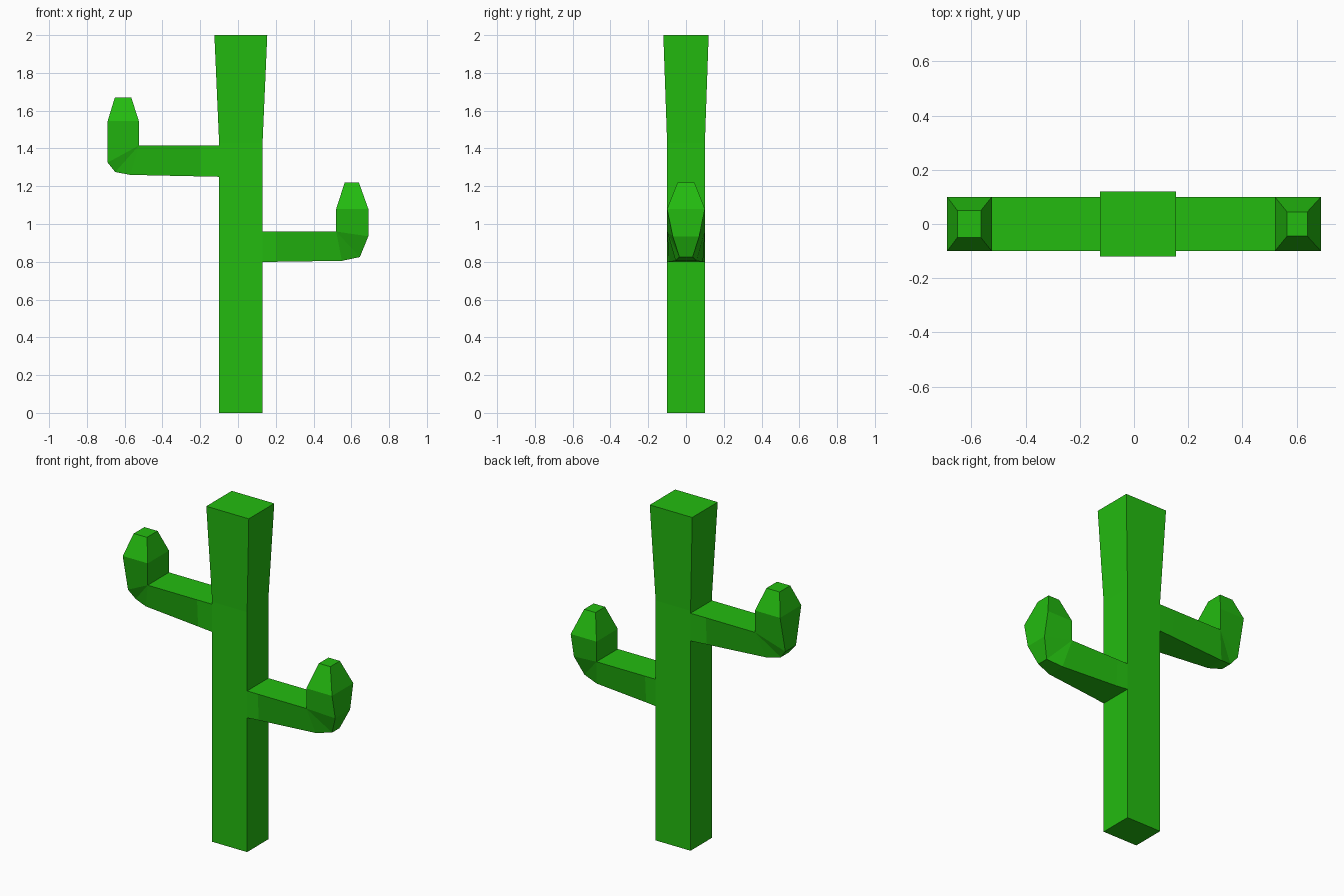
import bpy, bmesh

if "Cube" in bpy.data.objects:
    bpy.data.objects.remove(bpy.data.objects["Cube"])

green = bpy.data.materials.new("cactus green")
green.diffuse_color = (0.017, 0.50, 0.005, 1)
green.use_nodes = True
green.node_tree.nodes["Principled BSDF"].inputs["Base Color"].default_value = green.diffuse_color


def make_object(name, bm):
    bmesh.ops.recalc_face_normals(bm, faces=bm.faces)
    mesh = bpy.data.meshes.new(name)
    bm.to_mesh(mesh)
    bm.free()
    mesh.materials.append(green)
    obj = bpy.data.objects.new(name, mesh)
    bpy.context.collection.objects.link(obj)
    return obj


def loft(name, rings, cap_start):
    """Skin a row of four-cornered rings; the last ring is always closed."""
    bm = bmesh.new()
    loops = [[bm.verts.new(p) for p in ring] for ring in rings]
    for a, b in zip(loops, loops[1:]):
        for i in range(4):
            j = (i + 1) % 4
            bm.faces.new((a[i], a[j], b[j], b[i]))
    bm.faces.new(loops[-1])
    if cap_start:
        bm.faces.new(loops[0])
    return make_object(name, bm)


def level_ring(x0, x1, h, z):
    return [(x0, -h, z), (x1, -h, z), (x1, h, z), (x0, h, z)]


# Trunk: straight square post flaring towards the top
loft("trunk", [level_ring(-0.10, 0.13, 0.10, 0), level_ring(-0.10, 0.13, 0.10, 1.43),
               level_ring(-0.125, 0.155, 0.12, 2.0)], True)


def arm(name, side, lower, elbow, upper):
    """Sections hold outer x, z, half width and inner x, z, half width."""
    def ring(s):
        ox, oz, oh, ix, iz, ih = s
        return [(side * ox, -oh, oz), (side * ox, oh, oz),
                (side * ix, ih, iz), (side * ix, -ih, iz)]
    bm = bmesh.new()

    def skin(sections):
        loops = [[bm.verts.new(p) for p in ring(s)] for s in sections]
        for a, b in zip(loops, loops[1:]):
            for i in range(4):
                j = (i + 1) % 4
                bm.faces.new((a[i], a[j], b[j], b[i]))
        return loops

    low, up = skin(lower), skin(upper)
    bm.faces.new(up[-1])
    # Elbow: outer strip bends round while the sides fan from the inner corner
    chain = [low[-1][:2]]
    for x, z, h in elbow:
        chain.append([bm.verts.new((side * x, -h, z)), bm.verts.new((side * x, h, z))])
    chain.append(up[0][:2])
    inner = low[-1][2:]
    for a, b in zip(chain, chain[1:]):
        bm.faces.new((a[0], a[1], b[1], b[0]))
        bm.faces.new((a[0], b[0], inner[1]))
        bm.faces.new((a[1], b[1], inner[0]))
    bmesh.ops.remove_doubles(bm, verts=bm.verts, dist=0.0005)
    # Sides and inner face between the crook and the upright part
    return make_object(name, bm)


# Lower arm on the right
arm("right_arm", 1,
    [(0.13, 0.80, 0.10, 0.13, 0.96, 0.10), (0.20, 0.80, 0.09, 0.20, 0.96, 0.10),
     (0.55, 0.805, 0.055, 0.52, 0.96, 0.10)],
    [(0.645, 0.825, 0.035)],
    [(0.69, 0.935, 0.07, 0.52, 0.96, 0.10), (0.69, 1.08, 0.10, 0.52, 1.08, 0.10),
     (0.64, 1.22, 0.045, 0.565, 1.22, 0.045)])

# Higher arm on the left
arm("left_arm", -1,
    [(0.10, 1.25, 0.10, 0.10, 1.415, 0.10), (0.20, 1.252, 0.09, 0.20, 1.415, 0.10),
     (0.57, 1.26, 0.055, 0.525, 1.415, 0.10)],
    [(0.65, 1.275, 0.035)],
    [(0.69, 1.325, 0.05, 0.525, 1.415, 0.10), (0.69, 1.545, 0.10, 0.525, 1.545, 0.10),
     (0.652, 1.67, 0.05, 0.565, 1.67, 0.05)])
